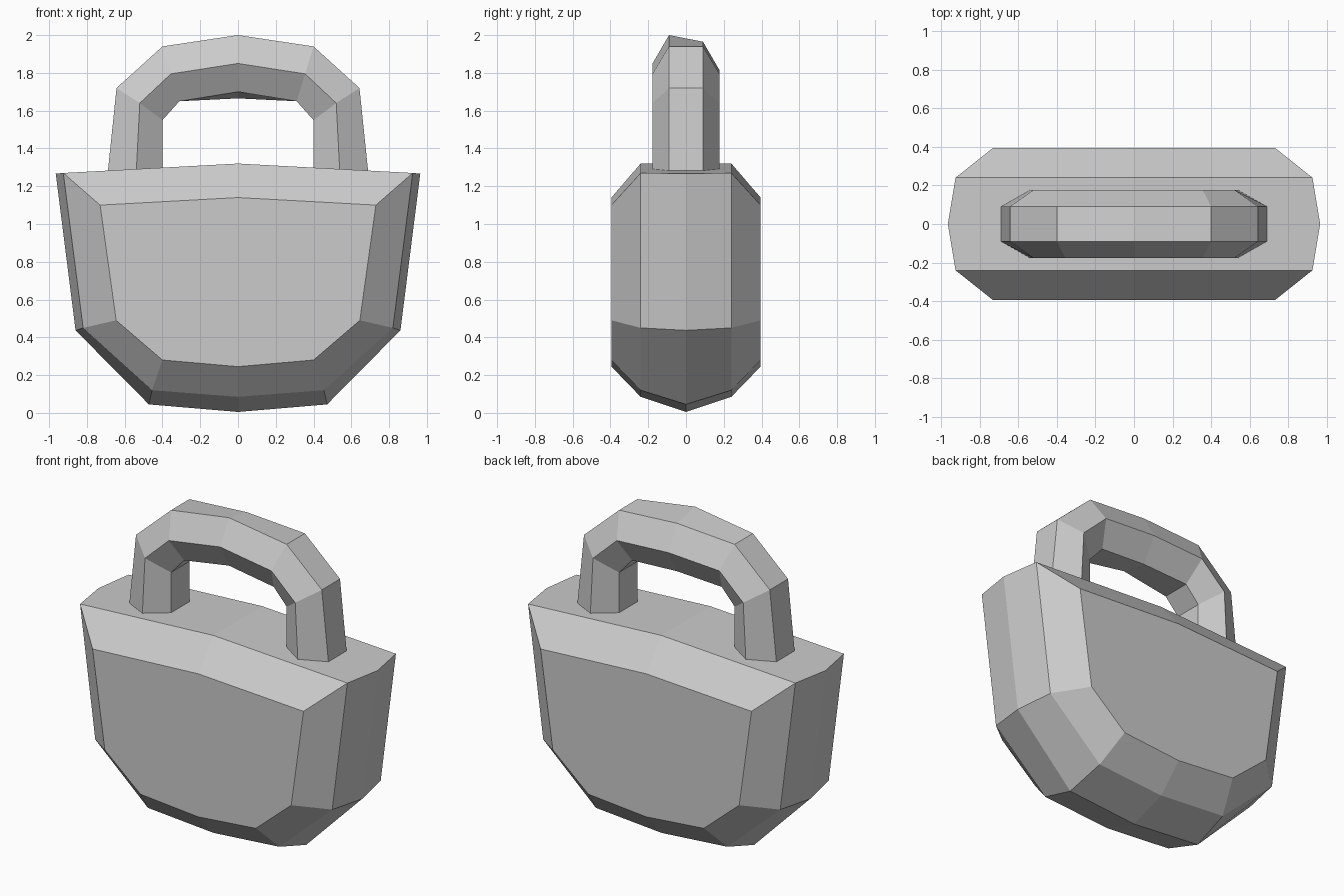
import bpy
import bmesh

# Remove the default cube
cube = bpy.data.objects.get("Cube")
if cube:
    bpy.data.objects.remove(cube, do_unlink=True)

# Single grey material
grey = bpy.data.materials.new("plain grey")
grey.use_nodes = True
colour = (0.6, 0.6, 0.6, 1)
grey.diffuse_color = colour
grey.node_tree.nodes["Principled BSDF"].inputs["Base Color"].default_value = colour


def mirrored(half):
    """Reflect a half outline in x; its ends at x = 0 are kept once."""
    return half + [(-x, z) for x, z in reversed(half) if x > 0]


def loft(name, rings):
    """Bridge closed rings of equal length, cap both ends, flat shaded."""
    bm = bmesh.new()
    rows = [[bm.verts.new(p) for p in ring] for ring in rings]
    for a, b in zip(rows, rows[1:]):
        for i in range(len(a)):
            j = (i + 1) % len(a)
            bm.faces.new((a[i], a[j], b[j], b[i]))
    bm.faces.new(rows[0])
    bm.faces.new(rows[-1])
    bmesh.ops.recalc_face_normals(bm, faces=bm.faces)
    mesh = bpy.data.meshes.new(name)
    bm.to_mesh(mesh)
    bm.free()
    mesh.materials.append(grey)
    obj = bpy.data.objects.new(name, mesh)
    bpy.context.collection.objects.link(obj)
    return obj


# Body: bevelled weight, outlines from the flat front to the flat back
face = [(0, 1.14), (0.73, 1.10), (0.645, 0.49), (0.40, 0.28), (0, 0.245)]
shoulder = [(0, 1.32), (0.925, 1.27), (0.82, 0.45), (0.455, 0.12), (0, 0.085)]
middle = [(0, 1.32), (0.965, 1.267), (0.86, 0.437), (0.472, 0.045), (0, 0.005)]
layers = [(-0.395, face), (-0.24, shoulder), (0, middle),
          (0.24, shoulder), (0.395, face)]
loft("body", [[(x, y, z) for x, z in mirrored(half)] for y, half in layers])

# Handle: six-sided bar swept over an arch, crown to foot
outer = [(0, 2.0), (0.40, 1.94), (0.643, 1.72), (0.692, 1.25)]
side = [(0, 1.85), (0.355, 1.795), (0.52, 1.64), (0.54, 1.25)]
inner = [(0, 1.70), (0.31, 1.65), (0.40, 1.55), (0.40, 1.25)]
section = [(outer, -0.09), (side, -0.177), (inner, -0.09),
           (inner, 0.09), (side, 0.177), (outer, 0.09)]


def handle_ring(step, sign):
    ring = []
    for arch, y in section:
        x, z = arch[step]
        # The crown leans down slightly towards the back
        drop = 0.035 if step == 0 and y > 0 else 0
        ring.append((sign * x, y, z - drop))
    return ring


loft("handle", [handle_ring(i, -1) for i in (3, 2, 1)]
     + [handle_ring(i, 1) for i in range(4)])
